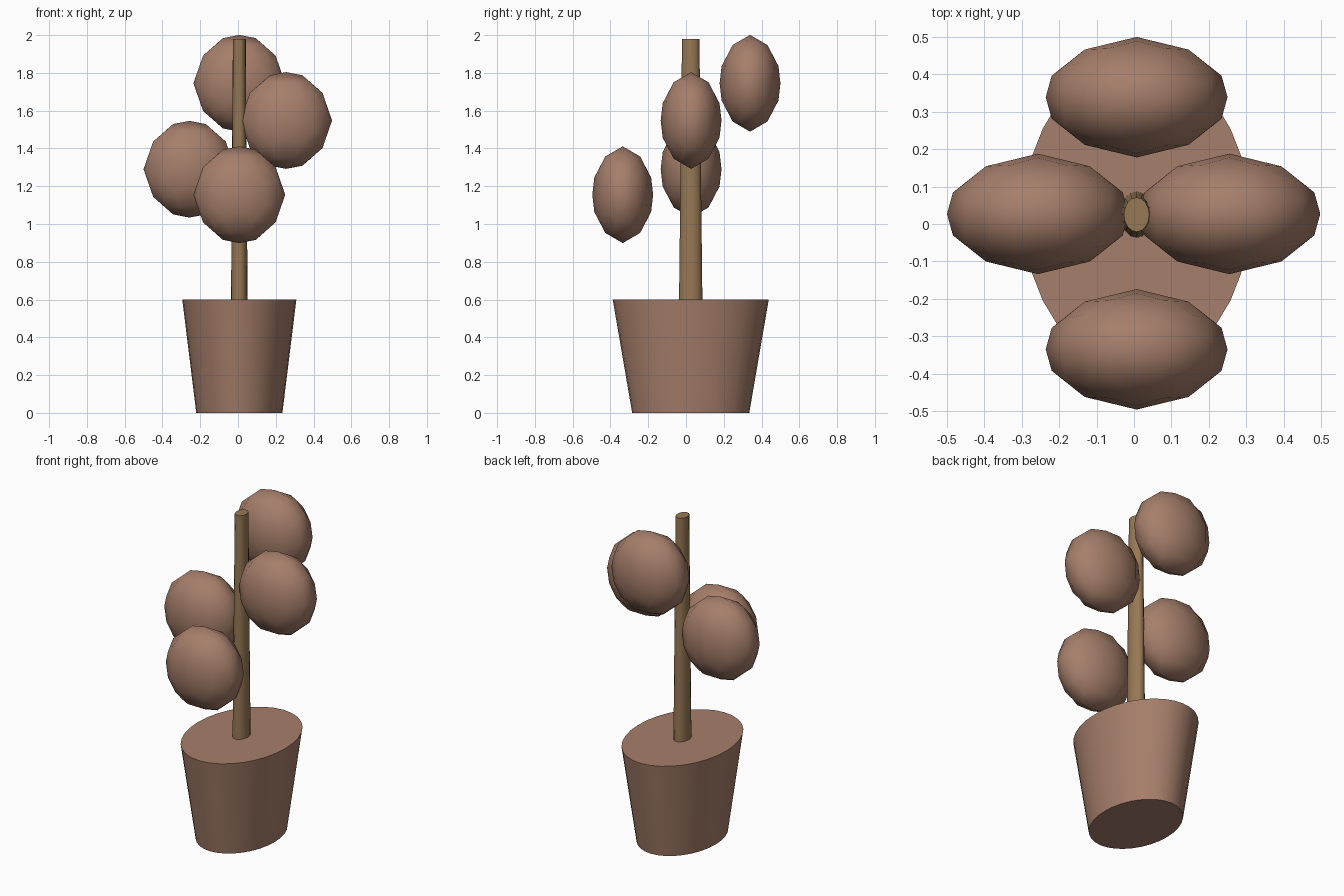
import bpy, bmesh
from math import sqrt
from mathutils import Vector

if "Cube" in bpy.data.objects:
    bpy.data.objects.remove(bpy.data.objects["Cube"])

CX, CY = 0.007, 0.025


def material(name, rgb):
    m = bpy.data.materials.new(name)
    m.diffuse_color = (*rgb, 1)
    m.use_nodes = True
    m.node_tree.nodes["Principled BSDF"].inputs["Base Color"].default_value = m.diffuse_color
    return m


brown = material("clay_brown", (0.38, 0.21, 0.145))
wood = material("wood", (0.31, 0.19, 0.09))


def finish(bm, name, mat, angle):
    bmesh.ops.recalc_face_normals(bm, faces=bm.faces)
    me = bpy.data.meshes.new(name)
    bm.to_mesh(me)
    bm.free()
    me.materials.append(mat)
    ob = bpy.data.objects.new(name, me)
    bpy.context.collection.objects.link(ob)
    bpy.ops.object.select_all(action='DESELECT')
    ob.select_set(True)
    bpy.context.view_layer.objects.active = ob
    bpy.ops.object.shade_smooth_by_angle(angle=angle)
    return ob


def taper(name, mat, sides, z0, z1, bottom, top):
    """Capped oval cone between two heights."""
    bm = bmesh.new()
    bmesh.ops.create_cone(bm, cap_ends=True, segments=sides,
                          radius1=1, radius2=1, depth=2)
    for v in bm.verts:
        rx, ry = bottom if v.co.z < 0 else top
        v.co = (CX + v.co.x * rx, CY + v.co.y * ry, z0 if v.co.z < 0 else z1)
    return finish(bm, name, mat, 0.7)


def leaf(name, centre):
    """Low-poly ball made from a once-subdivided dodecahedron."""
    bm = bmesh.new()
    t = (1 + sqrt(5)) / 2
    r = 1 / t
    signs = (-1, 1)
    for a in signs:
        for b in signs:
            for c in signs:
                bm.verts.new((a, b, c))
            for co in ((0, a * t, b * r), (a * r, 0, b * t), (a * t, b * r, 0)):
                bm.verts.new(co)
    bmesh.ops.convex_hull(bm, input=bm.verts)
    bmesh.ops.triangulate(bm, faces=bm.faces)
    bmesh.ops.subdivide_edges(bm, edges=bm.edges, cuts=1, use_grid_fill=True)
    size = Vector((0.243, 0.161, 0.256))
    for v in bm.verts:
        v.co = Vector(centre) + v.co.normalized() * size
    return finish(bm, name, brown, 1.2)


# Pot and trunk
taper("pot", brown, 32, 0.0, 0.6, (0.228, 0.31), (0.302, 0.413))
taper("trunk", wood, 16, 0.58, 1.98, (0.044, 0.062), (0.034, 0.046))

# Foliage balls climbing around the trunk
leaf("leaf_front", (CX, -0.335, 1.155))
leaf("leaf_left", (-0.257, 0.027, 1.29))
leaf("leaf_right", (0.255, 0.027, 1.548))
leaf("leaf_back", (CX, 0.339, 1.745))
